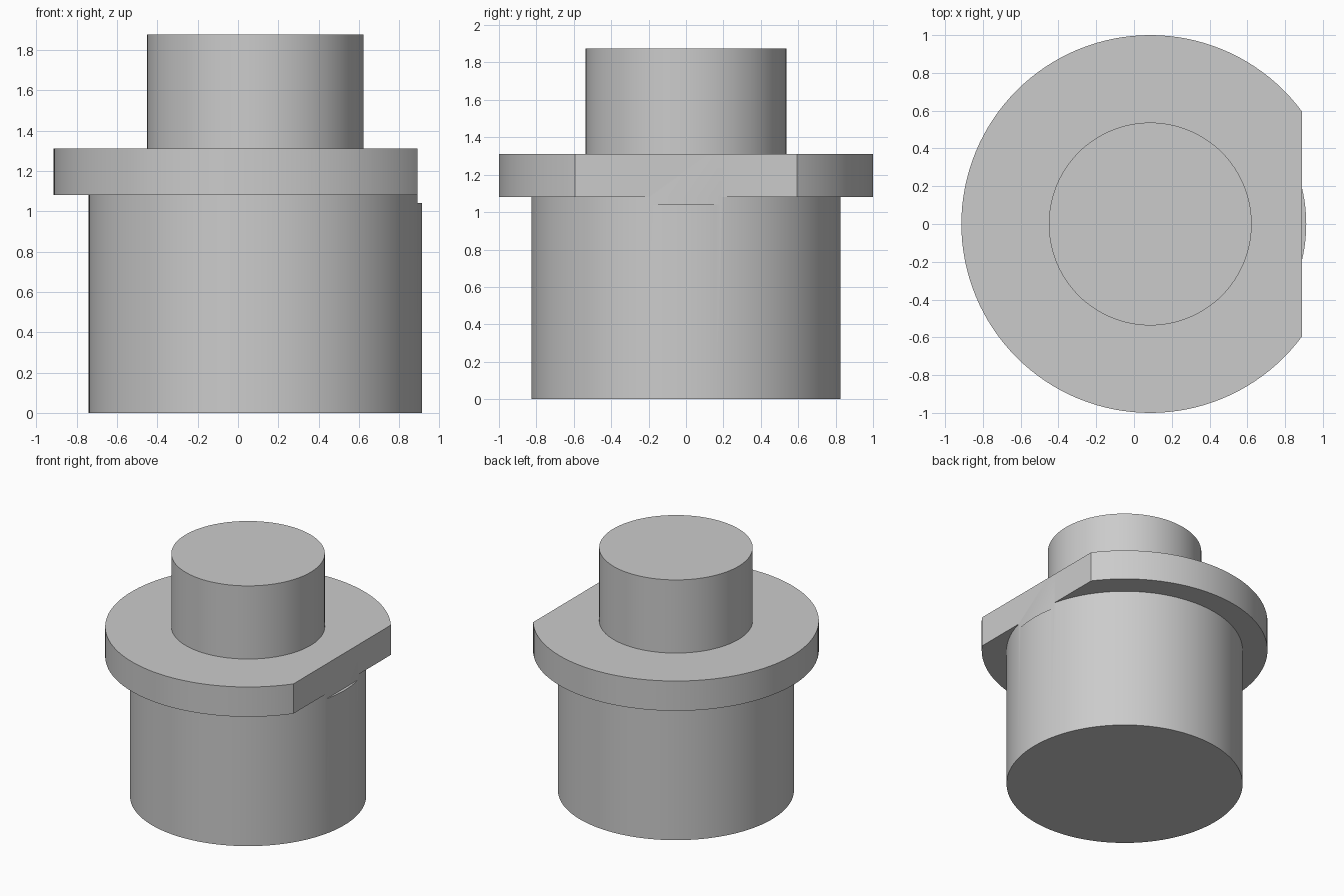
import bpy
import bmesh
import math
from mathutils import Matrix, Vector

if "Cube" in bpy.data.objects:
    bpy.data.objects.remove(bpy.data.objects["Cube"], do_unlink=True)

AXIS_X = 0.086      # the round parts share this off-centre axis
FLAT_X = 0.89       # plane of the flat on the flange
FLAT_BOTTOM = 1.04  # the flat runs slightly into the body

grey = bpy.data.materials.new("plain_grey")
grey.use_nodes = True
colour = (0.6, 0.6, 0.6, 1)
grey.diffuse_color = colour
grey.node_tree.nodes["Principled BSDF"].inputs["Base Color"].default_value = colour


def add_object(name, bm):
    mesh = bpy.data.meshes.new(name)
    bm.to_mesh(mesh)
    bm.free()
    mesh.materials.append(grey)
    obj = bpy.data.objects.new(name, mesh)
    bpy.context.collection.objects.link(obj)
    return obj


def lathe(name, profile, segments=128):
    """Revolve a (radius, height) profile about the shared axis."""
    bm = bmesh.new()
    verts = [bm.verts.new((AXIS_X + r, 0, z)) for r, z in profile]
    edges = [bm.edges.new(pair) for pair in zip(verts, verts[1:])]
    bmesh.ops.spin(bm, geom=verts + edges, cent=(AXIS_X, 0, 0), axis=(0, 0, 1),
                   angle=math.tau, steps=segments, use_merge=True)
    bmesh.ops.remove_doubles(bm, verts=bm.verts, dist=0.0001)
    # Close both open ends with flat caps
    bmesh.ops.holes_fill(bm, edges=[e for e in bm.edges if e.is_boundary], sides=0)
    bmesh.ops.recalc_face_normals(bm, faces=bm.faces)
    return add_object(name, bm)


# Wide body, flange and narrow post as one stepped solid
plug = lathe("stepped_plug", [(0.826, 0), (0.826, 1.08), (1, 1.08),
                              (1, 1.31), (0.537, 1.31), (0.537, 1.875)])

# Block that cuts the flat into the flange and the top of the body
bm = bmesh.new()
bmesh.ops.create_cube(bm, size=1, matrix=Matrix.LocRotScale(
    Vector((FLAT_X + 0.5, 0, FLAT_BOTTOM + 0.5)), None, Vector((1, 3, 1))))
cutter = add_object("flat_cutter", bm)
cutter.hide_render = True

cut = plug.modifiers.new("flat", 'BOOLEAN')
cut.operation = 'DIFFERENCE'
cut.solver = 'EXACT'
cut.object = cutter

bpy.ops.object.select_all(action='DESELECT')
plug.select_set(True)
bpy.context.view_layer.objects.active = plug
bpy.ops.object.modifier_apply(modifier=cut.name)
bpy.data.objects.remove(cutter, do_unlink=True)
bpy.ops.object.shade_smooth_by_angle(angle=math.radians(30))
